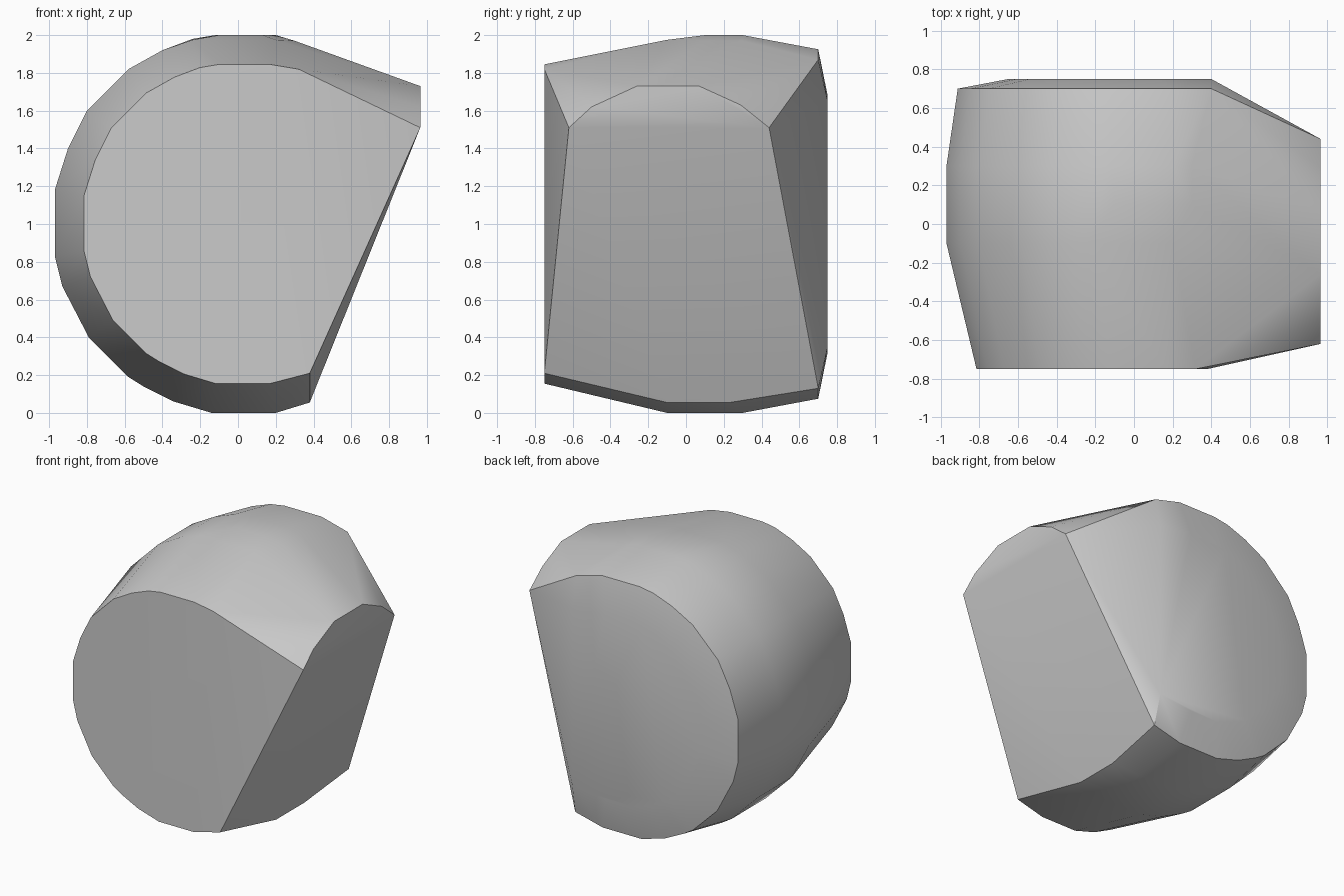
import bpy
import bmesh
import math

cube = bpy.data.objects.get("Cube")
if cube:
    bpy.data.objects.remove(cube, do_unlink=True)

# Rounded outline in x and height, measured from the body centre
OUTLINE = [(0.20, 1.0), (-0.12, 1.0), (-0.24, 0.98), (-0.40, 0.92), (-0.58, 0.82),
           (-0.80, 0.60), (-0.90, 0.40), (-0.97, 0.18), (-0.97, -0.17), (-0.93, -0.33),
           (-0.79, -0.60), (-0.58, -0.81), (-0.50, -0.86), (-0.34, -0.94),
           (-0.14, -1.0), (0.20, -1.0)]


def section(y, sx, sz, top=2.0):
    """Scaled copy of the outline at depth y, capped at a height."""
    return [(x * sx, y, min(1 + z * sz, top)) for x, z in OUTLINE]


points = []
# Front face, widest band, back rim and slightly raised back panel
points += section(-0.75, 0.84, 0.845)
points += section(-0.10, 1.0, 1.0, 1.975)
points += section(0.30, 1.0, 1.0)
points += section(0.70, 0.94, 0.925)
points += section(0.75, 0.67, 0.68)
points += [(-0.10, 0.10, 2.0), (0.13, 0.10, 2.0)]

# Shoulders where the round body runs into the flat side
points += [(0.32, -0.75, 1.82), (0.30, 0.10, 1.97), (0.30, 0.30, 1.97),
           (0.40, 0.70, 1.87), (0.40, 0.75, 1.65), (0.40, 0.75, 0.35)]

# Lower edge of the sloped side
points += [(0.38, -0.75, 0.21), (0.38, -0.10, 0.055), (0.38, 0.23, 0.055),
           (0.41, 0.70, 0.13)]

# Short upright arch at the tip
points += [(0.965, y, z) for y, z in
           [(-0.62, 1.51), (-0.50, 1.62), (-0.26, 1.73), (0.07, 1.73),
            (0.29, 1.63), (0.44, 1.51)]]

# Wrap all sections in one faceted skin
bm = bmesh.new()
for p in points:
    bm.verts.new(p)
hull = bmesh.ops.convex_hull(bm, input=bm.verts)
loose = [v for v in bm.verts if not v.link_faces]
bmesh.ops.delete(bm, geom=loose, context='VERTS')
bmesh.ops.dissolve_limit(bm, angle_limit=math.radians(0.5),
                         verts=bm.verts, edges=bm.edges)
bmesh.ops.recalc_face_normals(bm, faces=bm.faces)
mesh = bpy.data.meshes.new("rounded_block")
bm.to_mesh(mesh)
bm.free()

# Plain grey finish
grey = bpy.data.materials.new("plain grey")
grey.use_nodes = True
colour = (0.6, 0.6, 0.6, 1.0)
grey.diffuse_color = colour
grey.node_tree.nodes["Principled BSDF"].inputs["Base Color"].default_value = colour
mesh.materials.append(grey)

block = bpy.data.objects.new("rounded_block", mesh)
bpy.context.collection.objects.link(block)
bpy.context.view_layer.objects.active = block
block.select_set(True)
bpy.ops.object.shade_smooth_by_angle(angle=math.radians(30))
